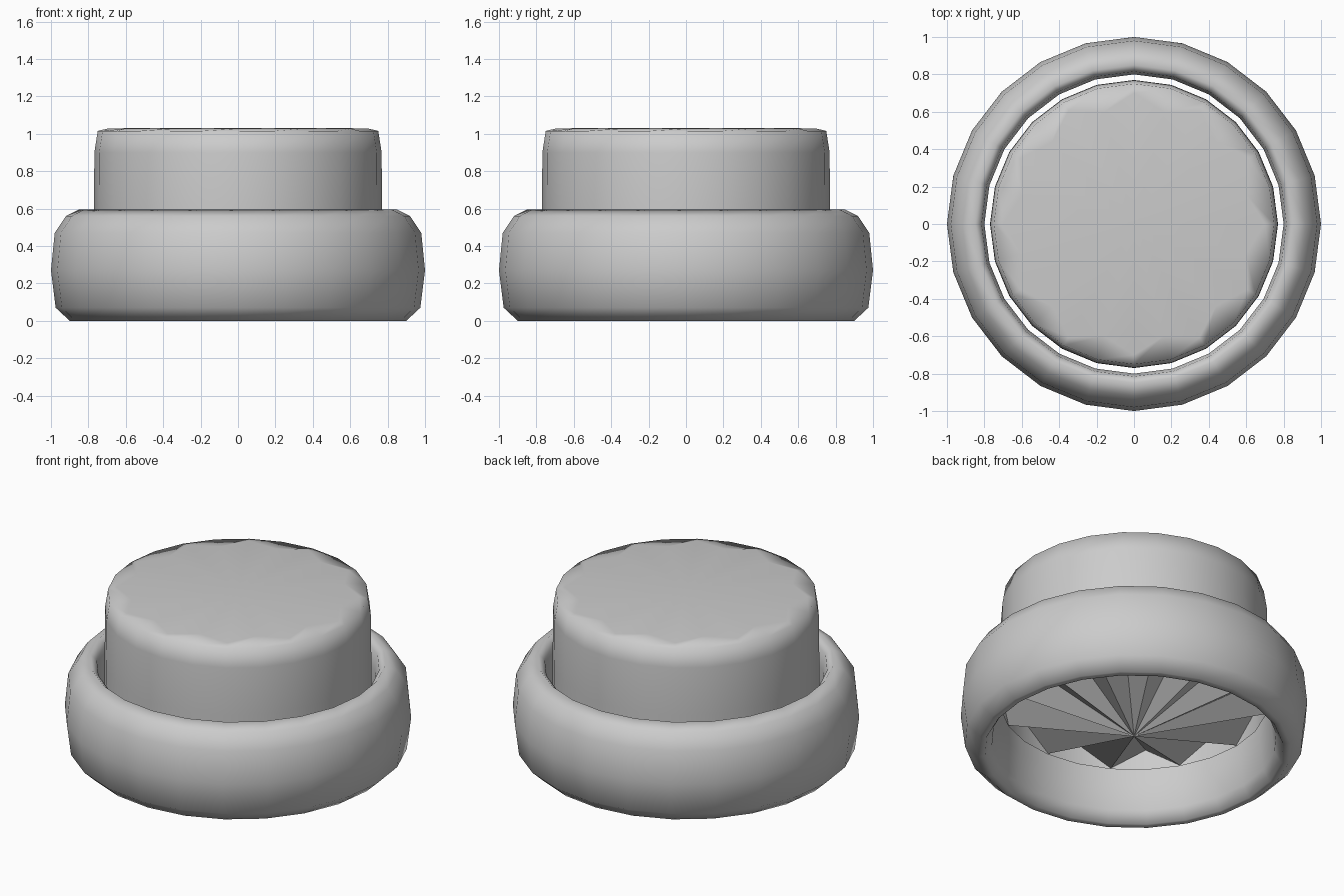
import bpy, bmesh, math

cube = bpy.data.objects.get("Cube")
if cube:
    bpy.data.objects.remove(cube)

SIDES = 24

grey = bpy.data.materials.new("plain_grey")
grey.use_nodes = True
COLOUR = (0.6, 0.6, 0.6, 1)
grey.diffuse_color = COLOUR
grey.node_tree.nodes["Principled BSDF"].inputs["Base Color"].default_value = COLOUR


def ring(bm, even, odd=None):
    """Ring of vertices; odd ones may take another (radius, height)."""
    verts = []
    for i in range(SIDES):
        r, z = odd if odd and i % 2 else even
        a = math.tau * i / SIDES
        verts.append(bm.verts.new((r * math.cos(a), r * math.sin(a), z)))
    return verts


def bridge(bm, low, high):
    for i in range(SIDES):
        j = (i + 1) % SIDES
        bm.faces.new((low[i], low[j], high[j], high[i]))


def fan(bm, rim, height):
    tip = bm.verts.new((0, 0, height))
    for i in range(SIDES):
        bm.faces.new((rim[i], rim[(i + 1) % SIDES], tip))


def finish(name, bm):
    bmesh.ops.recalc_face_normals(bm, faces=bm.faces)
    mesh = bpy.data.meshes.new(name)
    bm.to_mesh(mesh)
    bm.free()
    mesh.materials.append(grey)
    mesh.shade_smooth()
    obj = bpy.data.objects.new(name, mesh)
    bpy.context.collection.objects.link(obj)
    return obj


# Rounded outer collar, a closed cross-section swept round
collar_profile = [(0.90, 0), (0.975, 0.07), (1.0, 0.27), (0.98, 0.47),
                  (0.92, 0.56), (0.85, 0.595), (0.815, 0.56), (0.80, 0.46),
                  (0.80, 0.25), (0.82, 0.07), (0.86, 0)]
bm = bmesh.new()
loops = [ring(bm, p) for p in collar_profile]
for k, loop in enumerate(loops):
    bridge(bm, loop, loops[(k + 1) % len(loops)])
finish("collar", bm)

# Button wall with a softened rim and a scalloped flat top
button_profile = [(0.77, 0.31), (0.77, 0.6), (0.768, 0.9), (0.75, 1.015)]
bm = bmesh.new()
loops = [ring(bm, p) for p in button_profile]
loops.append(ring(bm, (0.70, 1.027), (0.62, 1.03)))
for low, high in zip(loops, loops[1:]):
    bridge(bm, low, high)
fan(bm, loops[-1], 1.03)
finish("button", bm)

# Downward cone closing the button, its edge zigzagging up the inner wall
bm = bmesh.new()
fan(bm, ring(bm, (0.768, 0.315), (0.768, 0.44)), 0.09)
cone = finish("button_underside", bm)
cone.data.shade_flat()
